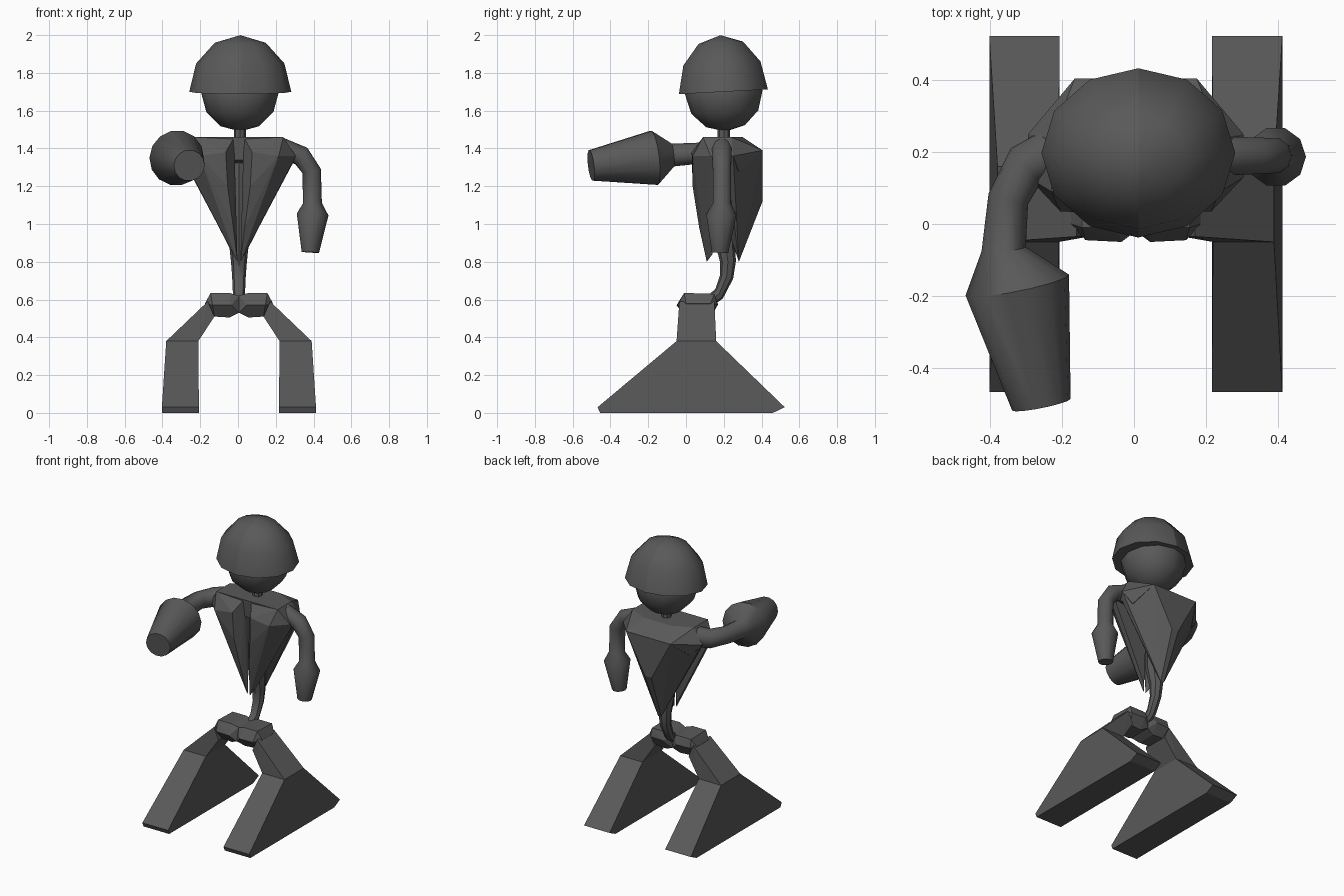
import bpy, bmesh, math
from mathutils import Vector, Matrix

if "Cube" in bpy.data.objects:
    bpy.data.objects.remove(bpy.data.objects["Cube"])

dark = bpy.data.materials.new("dark_grey")
dark.diffuse_color = (0.1, 0.1, 0.1, 1)
dark.use_nodes = True
dark.node_tree.nodes["Principled BSDF"].inputs["Base Color"].default_value = dark.diffuse_color


def finish(name, bm, smooth=None):
    bmesh.ops.recalc_face_normals(bm, faces=bm.faces[:])
    me = bpy.data.meshes.new(name)
    bm.to_mesh(me)
    bm.free()
    ob = bpy.data.objects.new(name, me)
    bpy.context.collection.objects.link(ob)
    me.materials.append(dark)
    if smooth:
        bpy.ops.object.select_all(action='DESELECT')
        ob.select_set(True)
        bpy.context.view_layer.objects.active = ob
        bpy.ops.object.shade_smooth_by_angle(angle=math.radians(smooth))
    return ob


def hull(name, pts, sx=1, both=False, dx=0.005):
    """Faceted convex block; sx=-1 flips it, both=True makes it symmetric."""
    bm = bmesh.new()
    for s in ((1, -1) if both else (sx,)):
        for x, y, z in pts:
            bm.verts.new((s * x + dx, y, z))
    bmesh.ops.remove_doubles(bm, verts=bm.verts[:], dist=1e-4)
    res = bmesh.ops.convex_hull(bm, input=bm.verts[:])
    loose = [v for v in bm.verts if not v.link_faces]
    bmesh.ops.delete(bm, geom=loose, context='VERTS')
    bmesh.ops.dissolve_limit(bm, angle_limit=0.02, verts=bm.verts[:], edges=bm.edges[:])
    return finish(name, bm)


def tube(name, path, ref, n=10):
    """Round limb through (x, y, z, radius) points; ref is normal to the bend plane."""
    bm = bmesh.new()
    ref = Vector(ref)
    P = [Vector(p[:3]) for p in path]
    rings = []
    for i, p in enumerate(P):
        t = (P[min(i + 1, len(P) - 1)] - P[max(i - 1, 0)]).normalized()
        if i == len(P) - 2 and path[i][3] > path[i + 1][3]:
            t = (P[i + 1] - p).normalized()
        u = t.cross(ref).normalized()
        v = u.cross(t)
        rings.append([bm.verts.new(p + path[i][3] * (u * math.cos(a) + v * math.sin(a)))
                      for a in (2 * math.pi * k / n for k in range(n))])
    for a, b in zip(rings, rings[1:]):
        for k in range(n):
            bm.faces.new((a[k], a[(k + 1) % n], b[(k + 1) % n], b[k]))
    bm.faces.new(rings[0])
    bm.faces.new(rings[-1])
    return finish(name, bm, 42)


# Helmet: half of a 12-sided ellipsoid, closed underneath
bm = bmesh.new()
bmesh.ops.create_uvsphere(bm, u_segments=12, v_segments=6, radius=1)
bmesh.ops.bisect_plane(bm, geom=bm.verts[:] + bm.edges[:] + bm.faces[:], dist=1e-4,
                       plane_co=(0, 0, 0), plane_no=(0, 0, -1), clear_outer=True)
bmesh.ops.holes_fill(bm, edges=[e for e in bm.edges if e.is_boundary])
for v in bm.verts:
    v.co = Vector((v.co.x * 0.27, v.co.y * 0.236, v.co.z * 0.30))
bmesh.ops.transform(bm, verts=bm.verts[:], matrix=Matrix.Translation((0.012, 0.198, 1.70))
                    @ Matrix.Rotation(math.radians(3), 4, 'X'))
for e in bm.edges:
    if all(abs(v.co.x - 0.012) < 1e-3 for v in e.verts):
        e.smooth = False
finish("helmet", bm, 42)

# Head
bm = bmesh.new()
bmesh.ops.create_uvsphere(bm, u_segments=12, v_segments=6, radius=0.205)
bmesh.ops.transform(bm, verts=bm.verts[:], matrix=Matrix.Translation((0.01, 0.2, 1.695))
                    @ Matrix.Rotation(math.radians(3), 4, 'X'))
finish("head", bm, 42)

# Neck and curved spine
tube("neck", [(0.01, 0.2, 1.42, 0.032), (0.01, 0.2, 1.53, 0.032)], (1, 0, 0), 8)
tube("spine", [(0.005, 0.19, 1.45, 0.04), (0.005, 0.19, 1.2, 0.05), (0.005, 0.205, 0.92, 0.055),
               (0.005, 0.222, 0.8, 0.042), (0.005, 0.215, 0.72, 0.036),
               (0.005, 0.175, 0.63, 0.032), (0.005, 0.11, 0.58, 0.028)], (1, 0, 0), 8)

# Torso: shoulder slab, two front chest plates, one back plate
hull("shoulders", [(0.03, 0.1, 1.46), (0.235, 0.09, 1.46), (0.235, 0.24, 1.46), (0.1, 0.3, 1.46),
                   (0.17, 0.405, 1.39), (0.3, 0.13, 1.36), (0.3, 0.25, 1.36), (0.05, 0.1, 1.34),
                   (0.24, 0.28, 1.28)], both=True)
hull("back_plate", [(0.235, 0.24, 1.45), (0.1, 0.3, 1.46), (0.17, 0.405, 1.39), (0.3, 0.25, 1.36),
                    (0.295, 0.21, 1.36), (0.025, 0.405, 1.12), (0.05, 0.23, 0.95),
                    (0.012, 0.28, 0.8)], both=True)
for s, side in ((1, "left"), (-1, "right")):
    hull(side + "_chest_plate",
         [(0.025, 0.1, 1.46), (0.235, 0.09, 1.46), (0.07, 0.03, 1.38), (0.21, 0.035, 1.36),
          (0.06, 0.035, 1.2), (0.3, 0.13, 1.36), (0.295, 0.17, 1.34), (0.03, 0.17, 1.4),
          (0.03, 0.07, 0.98), (0.065, 0.13, 0.94), (0.008, 0.11, 0.8), (0.03, 0.14, 0.84)], s)

    # Pelvis lobe
    hull(side + "_pelvis",
         [(0.0, 0.0, 0.62), (0.0, 0.15, 0.62), (0.0, -0.02, 0.53), (0.0, 0.14, 0.53),
          (0.05, -0.01, 0.635), (0.15, -0.01, 0.635), (0.05, 0.15, 0.63), (0.15, 0.15, 0.63),
          (0.04, -0.05, 0.57), (0.14, -0.045, 0.57), (0.05, 0.17, 0.575), (0.15, 0.165, 0.575),
          (0.18, 0.0, 0.58), (0.18, 0.13, 0.58),
          (0.05, 0.0, 0.505), (0.13, 0.0, 0.51), (0.05, 0.13, 0.505), (0.13, 0.13, 0.51)], s)

    # Thigh and wedge-shaped lower leg
    ys = (-0.05, 0.16)
    hull(side + "_thigh", [(x, y, z) for x, z in ((0.13, 0.51), (0.165, 0.59)) for y in (-0.035, 0.15)]
         + [(x, y, 0.38) for x in (0.215, 0.385) for y in ys], s)
    hull(side + "_lower_leg", [(0.215, -0.05, 0.38), (0.385, -0.05, 0.38),
                               (0.215, 0.16, 0.38), (0.385, 0.16, 0.38)]
         + [(x, y, z) for x in (0.212, 0.408)
            for y, z in ((-0.468, 0.03), (0.523, 0.03), (-0.455, 0), (0.46, 0))], s)

# Hanging left arm with flared forearm
tube("left_arm", [(0.22, 0.19, 1.405, 0.055), (0.335, 0.19, 1.36, 0.054), (0.39, 0.19, 1.28, 0.05),
                  (0.394, 0.19, 1.11, 0.05), (0.395, 0.187, 1.05, 0.084), (0.383, 0.18, 0.85, 0.046)],
     (0, 1, 0))

# Raised right arm ending in a large forward-pointing cuff
tube("right_arm", [(-0.2, 0.21, 1.385, 0.07), (-0.3, 0.165, 1.375, 0.063), (-0.35, 0.07, 1.375, 0.057),
                   (-0.363, -0.07, 1.365, 0.062), (-0.325, -0.17, 1.35, 0.147),
                   (-0.258, -0.503, 1.31, 0.083)], (0, 0, 1), 14)
